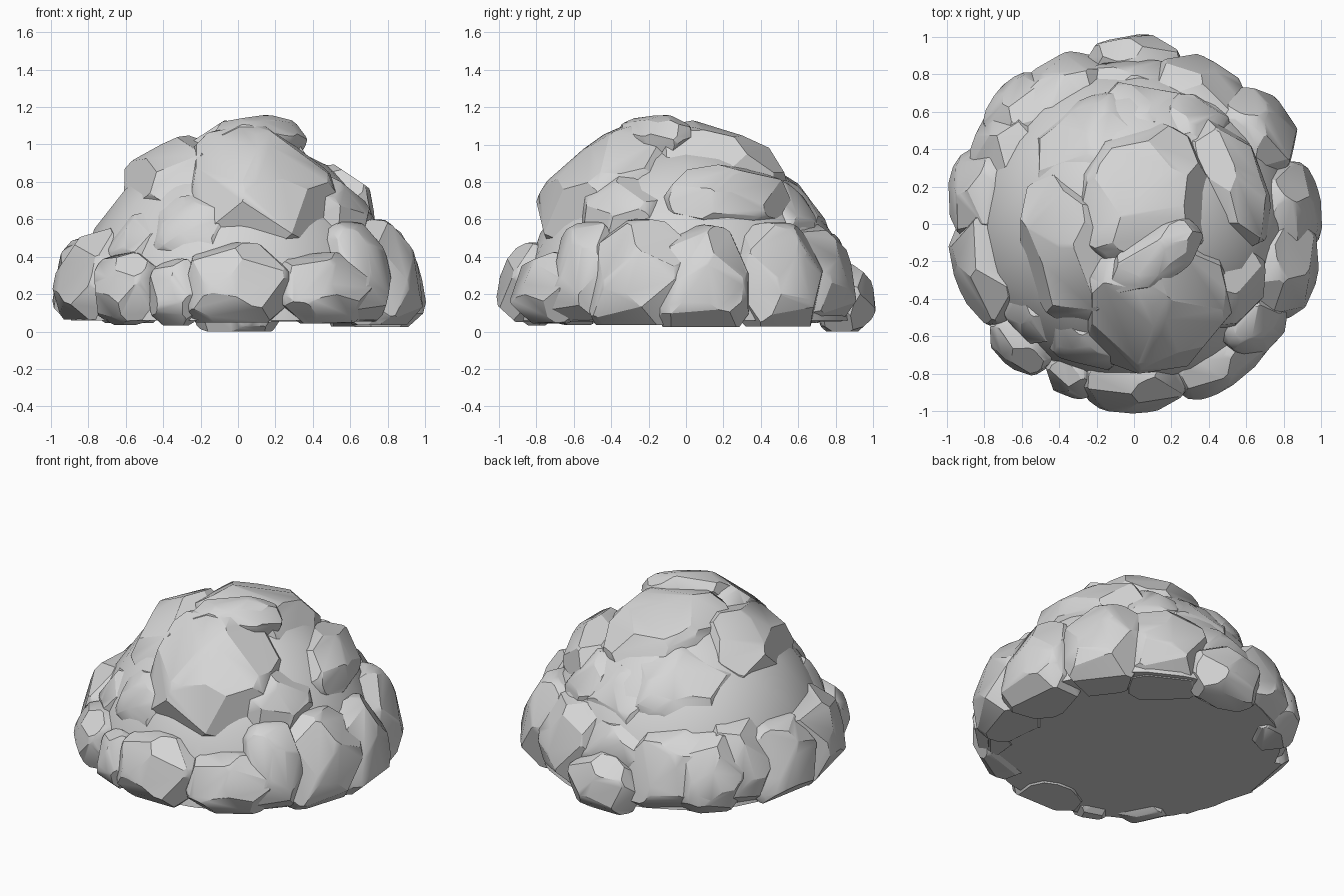
import bpy
import bmesh
import math
import random
from mathutils import Matrix, Vector

default_cube = bpy.data.objects.get("Cube")
if default_cube:
    bpy.data.objects.remove(default_cube, do_unlink=True)

# One plain stone colour
stone = bpy.data.materials.new("grey stone")
stone.use_nodes = True
stone_colour = (0.67, 0.67, 0.67, 1)
stone.diffuse_color = stone_colour
stone.node_tree.nodes["Principled BSDF"].inputs["Base Color"].default_value = stone_colour

# The whole pile follows this dome; stones bulge slightly out of it
DOME = Vector((.95, .95, 1.1))
FLOOR = .06

# Each stone: middle of its outer face x, y, z, then half width and half height
STONES = {
    "front_boulder": (.17, -.58, .91, .4, .45),
    "summit_boulder": (.1, .17, 1.08, .38, .42),
    "summit_ridge": (.13, -.2, 1.14, .28, .14),
    "left_boulder": (-.42, -.18, .96, .42, .31),
    "front_block": (-.28, -.7, .6, .25, .22),
    "right_slab": (.61, .26, .8, .36, .2),
    "right_front_slab": (.59, -.42, .71, .26, .26),
    "back_left_boulder": (-.3, .5, .8, .35, .3),
    "back_boulder": (.08, .67, .68, .34, .25),
    "back_right_boulder": (.36, .6, .68, .2, .26),
    "left_upper_stone": (-.62, .2, .66, .3, .25),
    "left_front_upper_stone": (-.6, -.55, .5, .2, .2),
    "front_foot": (0, -.99, .26, .29, .25),
    "front_right_foot": (.53, -.84, .25, .28, .2),
    "front_left_foot": (-.37, -.9, .22, .15, .19),
    "left_front_corner": (-.69, -.72, .25, .2, .2),
    "left_foot": (-.93, -.27, .3, .34, .32),
    "left_back_foot": (-.97, .18, .27, .27, .3),
    "left_back_corner": (-.8, .5, .33, .24, .3),
    "back_left_foot": (-.51, .8, .3, .38, .32),
    "back_foot": (0, 1, .18, .25, .2),
    "back_middle_stone": (0, .85, .4, .3, .2),
    "back_right_foot": (.42, .83, .33, .3, .32),
    "right_back_corner": (.78, .59, .31, .26, .32),
    "right_foot": (.97, .1, .27, .26, .34),
    "right_front_foot": (.94, -.3, .32, .29, .33),
    "front_right_corner": (.73, -.62, .33, .2, .3),
    "back_left_corner": (-.7, .7, .3, .22, .27),
}


def cut(bm, point, normal):
    """Slice away everything beyond a plane and cap the hole."""
    geom = bm.verts[:] + bm.edges[:] + bm.faces[:]
    sliced = bmesh.ops.bisect_plane(bm, geom=geom, dist=1e-5, plane_co=point,
                                    plane_no=normal, clear_outer=True)
    rim = [e for e in sliced["geom_cut"] if isinstance(e, bmesh.types.BMEdge)]
    if rim:
        bmesh.ops.holes_fill(bm, edges=rim, sides=0)


def chipped_lump(chips):
    """A rounded, slightly boxy unit lump with flat facets chipped off all round."""
    bm = bmesh.new()
    bmesh.ops.create_icosphere(bm, subdivisions=3, radius=1)
    for v in bm.verts:
        v.co /= sum(abs(c) ** 2.8 for c in v.co) ** (1 / 2.8)
    for i in range(chips):
        h = 1 - 2 * (i + .5) / chips
        turn = i * math.pi * (3 - math.sqrt(5)) + random.uniform(-.4, .4)
        ring = math.sqrt(1 - h * h)
        normal = Vector((ring * math.cos(turn), ring * math.sin(turn), h))
        cut(bm, normal * random.uniform(.9, 1), normal)
    return bm


def finish(bm, name, floor):
    """Level the underside and turn the lump into an object."""
    cut(bm, Vector((0, 0, floor)), Vector((0, 0, -1)))
    bmesh.ops.dissolve_limit(bm, angle_limit=math.radians(8),
                             verts=bm.verts[:], edges=bm.edges[:])
    bmesh.ops.recalc_face_normals(bm, faces=bm.faces[:])
    mesh = bpy.data.meshes.new(name)
    bm.to_mesh(mesh)
    bm.free()
    mesh.materials.append(stone)
    obj = bpy.data.objects.new(name, mesh)
    bpy.context.collection.objects.link(obj)
    obj.select_set(True)
    bpy.context.view_layer.objects.active = obj


def dome_stone(name, x, y, z, wide, tall):
    """Lay a lump against the dome, its outer face looking along the dome's normal."""
    bm = chipped_lump(20)
    out = Vector((x / DOME.x ** 2, y / DOME.y ** 2, z / DOME.z ** 2)).normalized()
    across = Vector((0, 0, 1)).cross(out).normalized()
    up = out.cross(across)
    depth = min(wide, tall) * .8
    centre = Vector((x, y, z)) - out * depth * .94
    turn = Matrix((across, up, out)).transposed().to_4x4()
    size = Matrix.Diagonal((wide, tall, depth, 1))
    bmesh.ops.transform(bm, matrix=Matrix.Translation(centre) @ turn @ size, verts=bm.verts[:])
    # The back foot sits lowest
    floor = 0 if name == "back_foot" else FLOOR + random.uniform(-.04, .01)
    # Undercut the outer lower edge so the rim tucks in above the ground
    side = Vector((x, y, 0)).normalized()
    rim = Vector((x, y, 0)) - side * .08 + Vector((0, 0, floor))
    cut(bm, rim, side - Vector((0, 0, 1.1)))
    finish(bm, name, floor)


random.seed(11)
bpy.ops.object.select_all(action="DESELECT")

# Core that closes the gaps and forms the flat underside
core = bmesh.new()
bmesh.ops.create_icosphere(core, subdivisions=3, radius=.95)
bmesh.ops.scale(core, vec=DOME, verts=core.verts[:])
finish(core, "core_mound", FLOOR)

# Stones all over the mound
for stone_name, shape in STONES.items():
    dome_stone(stone_name, *shape)

# Soften shallow angles while keeping the chipped edges crisp
bpy.ops.object.shade_smooth_by_angle(angle=math.radians(30))
